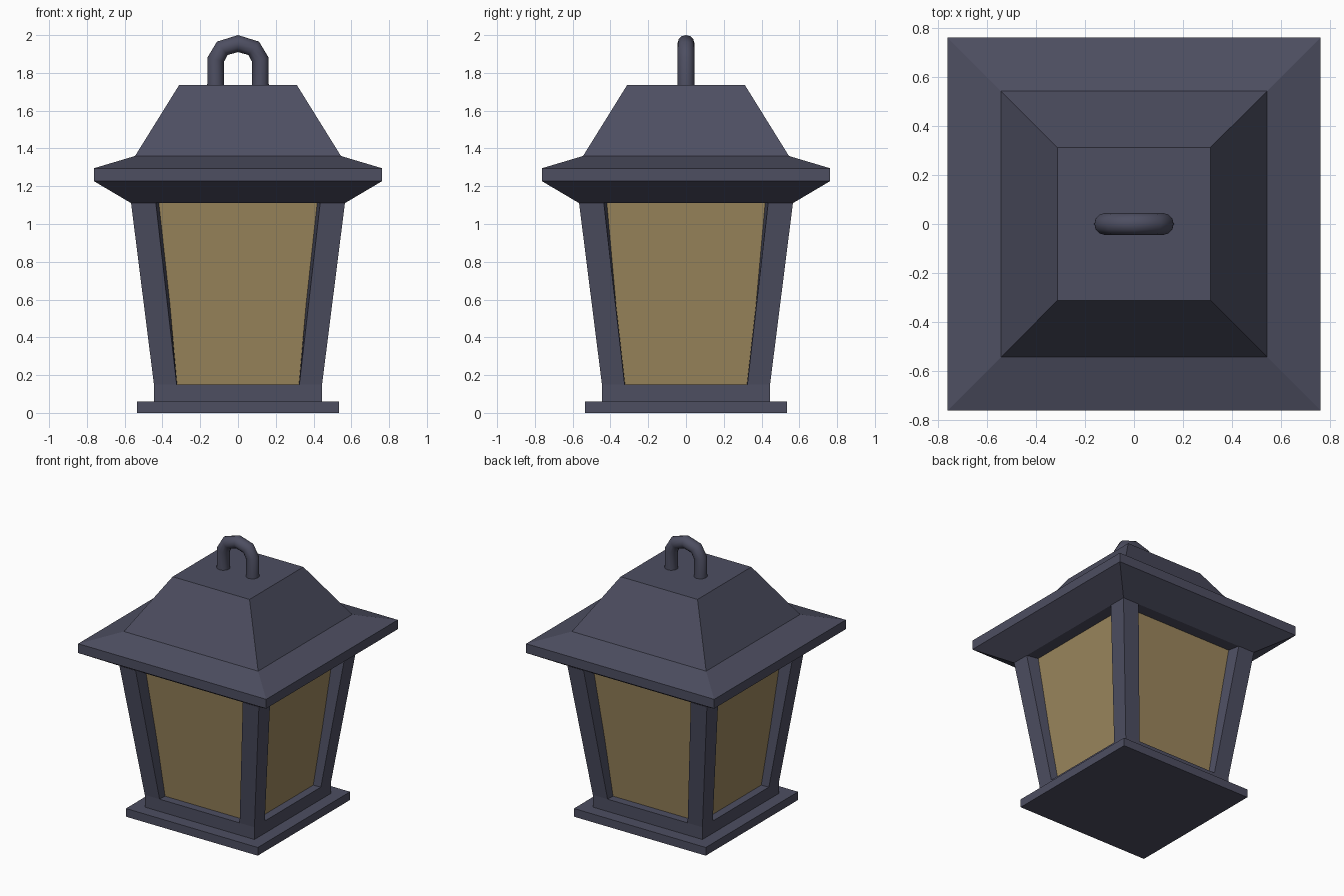
import bpy, bmesh, math
from mathutils import Vector

if "Cube" in bpy.data.objects:
    bpy.data.objects.remove(bpy.data.objects["Cube"])


def material(name, colour):
    m = bpy.data.materials.new(name)
    m.diffuse_color = colour
    m.use_nodes = True
    m.node_tree.nodes["Principled BSDF"].inputs["Base Color"].default_value = m.diffuse_color
    return m


METAL = material("dark_metal", (0.075, 0.077, 0.12, 1))
GLASS = material("amber_glass", (0.33, 0.24, 0.11, 1))


def loft(name, rings, mat, smooth=False):
    """Skin equal-sized rings of points and cap both ends."""
    bm = bmesh.new()
    rows = [[bm.verts.new(p) for p in ring] for ring in rings]
    n = len(rows[0])
    for a, b in zip(rows, rows[1:]):
        for i in range(n):
            j = (i + 1) % n
            bm.faces.new((a[i], a[j], b[j], b[i]))
    bm.faces.new(rows[0])
    bm.faces.new(rows[-1])
    bmesh.ops.recalc_face_normals(bm, faces=bm.faces)
    mesh = bpy.data.meshes.new(name)
    bm.to_mesh(mesh)
    bm.free()
    obj = bpy.data.objects.new(name, mesh)
    bpy.context.collection.objects.link(obj)
    mesh.materials.append(mat)
    if smooth:
        bpy.ops.object.select_all(action='DESELECT')
        obj.select_set(True)
        bpy.context.view_layer.objects.active = obj
        bpy.ops.object.shade_smooth_by_angle(angle=math.radians(50))
    return obj


def square(half, z):
    return [(-half, -half, z), (half, -half, z), (half, half, z), (-half, half, z)]


def stack(name, profile, mat):
    return loft(name, [square(h, z) for h, z in profile], mat)


# Square tiers: base, plinth, glass body and roof
stack("base_plate", [(0.535, 0), (0.535, 0.06)], METAL)
stack("plinth", [(0.445, 0.06), (0.445, 0.15)], METAL)
stack("glass_body", [(0.385, 0.15), (0.48, 1.11)], GLASS)
stack("roof", [(0.565, 1.11), (0.763, 1.227), (0.763, 1.295),
               (0.545, 1.36), (0.312, 1.735)], METAL)


# Corner posts flaring outwards, with slightly splayed inner faces
def post_ring(outer, inner, deep, z, sx, sy):
    return [(sx * x, sy * y, z) for x, y in
            ((outer, outer), (inner, outer), (deep, deep), (outer, inner))]


for side, sx in (("left", -1), ("right", 1)):
    for end, sy in (("front", -1), ("back", 1)):
        loft(f"{end}_{side}_post",
             [post_ring(0.445, 0.325, 0.32, 0.15, sx, sy),
              post_ring(0.566, 0.435, 0.405, 1.11, sx, sy)], METAL)

# Hanging loop: round tube swept along an arch
R = 0.045
path = [Vector((-0.118, 0, 1.72))]
for k in range(5):
    a = math.pi * (1 - k / 4)
    path.append(Vector((0.118 * math.cos(a), 0, 1.87 + 0.085 * math.sin(a))))
path.append(Vector((0.118, 0, 1.72)))

rings = []
for i, p in enumerate(path):
    d_in = (p - path[max(i - 1, 0)]).normalized()
    d_out = (path[min(i + 1, len(path) - 1)] - p).normalized()
    tangent = (d_in + d_out).normalized()
    normal = Vector((-tangent.z, 0, tangent.x))
    rings.append([p + R * (math.cos(t) * normal + math.sin(t) * Vector((0, 1, 0)))
                  for t in (math.tau * s / 12 for s in range(12))])
loft("hanging_loop", rings, METAL, smooth=True)
